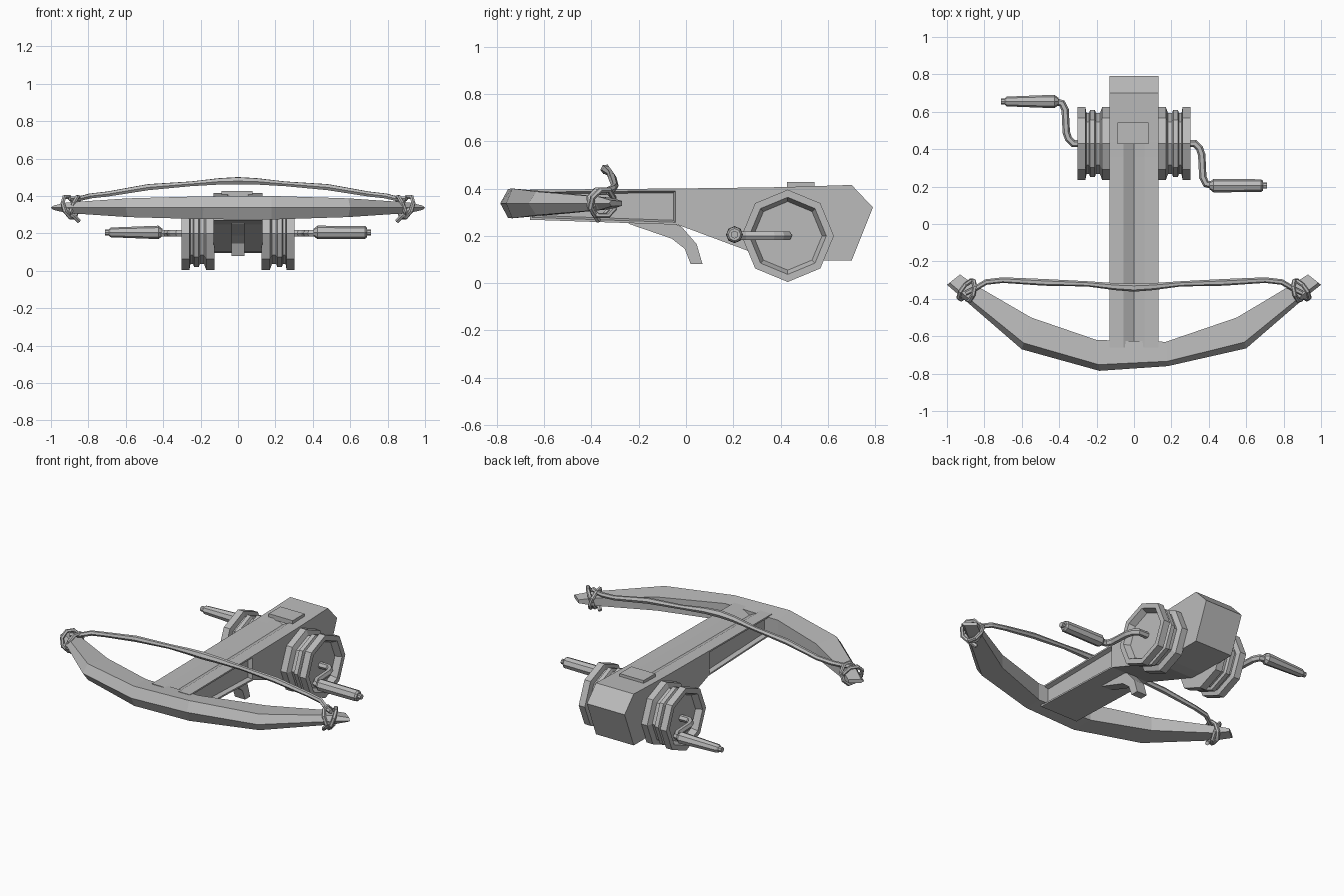
import bpy, bmesh, math
from mathutils import Vector, Matrix

cube = bpy.data.objects.get("Cube")
if cube:
    bpy.data.objects.remove(cube, do_unlink=True)

GREY = (0.5, 0.5, 0.5, 1)
mat = bpy.data.materials.new("plain grey")
mat.use_nodes = True
mat.diffuse_color = GREY
mat.node_tree.nodes["Principled BSDF"].inputs["Base Color"].default_value = GREY


def add_mesh(name, bm):
    bmesh.ops.remove_doubles(bm, verts=bm.verts, dist=0.0005)
    bmesh.ops.recalc_face_normals(bm, faces=bm.faces)
    mesh = bpy.data.meshes.new(name)
    bm.to_mesh(mesh)
    bm.free()
    mesh.materials.append(mat)
    obj = bpy.data.objects.new(name, mesh)
    bpy.context.collection.objects.link(obj)
    return obj


def loft(sections, caps=True):
    """Skin a list of closed point rings."""
    bm = bmesh.new()
    rings = [[bm.verts.new(p) for p in s] for s in sections]
    n = len(rings[0])
    for a, b in zip(rings, rings[1:]):
        for i in range(n):
            j = (i + 1) % n
            bm.faces.new((a[i], a[j], b[j], b[i]))
    if caps:
        bm.faces.new(rings[0])
        bm.faces.new(rings[-1])
    return bm


def lathe_x(profile, centre_y, centre_z, side, sides=8):
    """Turn (x, radius) pairs about an axis parallel to x."""
    angles = [2 * math.pi * i / sides for i in range(sides)]
    return loft([[(side * x, centre_y + r * math.sin(a), centre_z + r * math.cos(a))
                  for a in angles] for x, r in profile])


def rope(name, points, closed=False):
    """Faceted tube through (x, y, z, radius) points."""
    curve = bpy.data.curves.new(name, "CURVE")
    curve.dimensions = "3D"
    curve.bevel_depth = 1
    curve.bevel_resolution = 1
    curve.use_fill_caps = True
    spline = curve.splines.new("POLY")
    spline.points.add(len(points) - 1)
    spline.use_smooth = False
    spline.use_cyclic_u = closed
    for p, (x, y, z, r) in zip(spline.points, points):
        p.co = (x, y, z, 1)
        p.radius = r
    temp = bpy.data.objects.new(name + "_path", curve)
    bpy.context.collection.objects.link(temp)
    graph = bpy.context.evaluated_depsgraph_get()
    mesh = bpy.data.meshes.new_from_object(temp.evaluated_get(graph))
    bpy.data.objects.remove(temp, do_unlink=True)
    bm = bmesh.new()
    bm.from_mesh(mesh)
    bpy.data.meshes.remove(mesh)
    return add_mesh(name, bm)


# Stock: grooved body along y with recessed side panels
def stock_section(y, top, bottom, groove):
    w, g = 0.13, 0.055
    return [(-w, y, top), (-g, y, top), (0, y, top - groove), (g, y, top),
            (w, y, top), (w, y, bottom), (-w, y, bottom)]


stations = [(-0.66, 0.395, 0.268, 0.03), (-0.035, 0.4, 0.247, 0.03),
            (0.36, 0.405, 0.1, 0.03), (0.44, 0.407, 0.095, 0.03),
            (0.45, 0.407, 0.095, 0), (0.7, 0.415, 0.095, 0), (0.79, 0.32, 0.32, 0)]
bm = loft([stock_section(*s) for s in stations])
bmesh.ops.remove_doubles(bm, verts=bm.verts, dist=0.0005)
bmesh.ops.recalc_face_normals(bm, faces=bm.faces)
panels = [f for f in bm.faces
          if abs(f.normal.x) > 0.9 and f.calc_center_median().y < -0.1]
bmesh.ops.inset_individual(bm, faces=panels, thickness=0.014)
bmesh.ops.inset_individual(bm, faces=panels, thickness=0.012, depth=-0.025)
add_mesh("stock", bm)

# Latch plate on top of the stock
bm = bmesh.new()
bmesh.ops.create_cube(bm, size=1, matrix=Matrix.Translation((-0.005, 0.485, 0.412))
                      @ Matrix.Diagonal((0.165, 0.115, 0.03, 1)))
add_mesh("latch_plate", bm)

# Trigger: hooked lever below the stock
trigger = [(-0.26, 0.27), (-0.1, 0.27), (-0.02, 0.24), (0.045, 0.165), (0.07, 0.08),
           (0.02, 0.08), (-0.005, 0.145), (-0.06, 0.188), (-0.24, 0.25)]
add_mesh("trigger", loft([[(x, y, z) for y, z in trigger] for x in (-0.035, 0.035)]))

# Bow: (outer x, outer y, inner x, inner y, half height) from tip to tip
limbs = [(-1, -0.325, -0.93, -0.27, 0.012), (-0.93, -0.385, -0.86, -0.32, 0.028),
         (-0.6, -0.67, -0.55, -0.5, 0.05), (-0.185, -0.785, -0.2, -0.62, 0.061),
         (0.18, -0.76, 0.17, -0.63, 0.063), (0.6, -0.665, 0.55, -0.5, 0.05),
         (0.93, -0.38, 0.86, -0.315, 0.028), (1, -0.325, 0.93, -0.27, 0.012)]


def bow_section(ox, oy, ix, iy, h):
    outer, inner = Vector((ox, oy, 0.337)), Vector((ix, iy, 0.337))
    edge = outer.lerp(inner, 0.2)
    up = Vector((0, 0, h))
    return [outer, edge + up, inner + up * 0.85, inner - up * 0.85, edge - up]


add_mesh("bow", loft([bow_section(*s) for s in limbs]))

# Bowstring: slack rope arching over the stock
half = [(0.9, -0.37, 0.385, 0.013), (0.85, -0.345, 0.385, 0.014), (0.79, -0.31, 0.4, 0.015),
        (0.7, -0.3, 0.41, 0.015), (0.48, -0.312, 0.447, 0.018), (0.25, -0.32, 0.465, 0.014),
        (0.1, -0.335, 0.478, 0.019)]
centre = [(0, -0.34, 0.481, 0.022)]
rope("bowstring", [(-x, y, z, r) for x, y, z, r in half] + centre + half[::-1])

for side, label in ((1, "left"), (-1, "right")):
    # Knot: tilted loops around the limb and a loose end
    for k, (turn, tilt, cx) in enumerate(((0.62, 0.35, 0.9), (0.2, -0.35, 0.875))):
        rot = Matrix.Rotation(turn, 3, "Z") @ Matrix.Rotation(tilt, 3, "Y")
        loop = []
        for i in range(8):
            a = math.pi * (i + 0.5) / 4
            p = rot @ Vector((0, 0.058 * math.cos(a), 0.062 * math.sin(a)))
            loop.append((side * (cx + p.x), -0.355 + p.y, 0.34 + p.z, 0.012))
        rope(f"{label}_string_loop_{k + 1}", loop, closed=True)
    rope(f"{label}_string_end", [(side * x, y, z, 0.013) for x, y, z in
         ((0.92, -0.395, 0.33), (0.88, -0.39, 0.295), (0.85, -0.37, 0.265))])

    # Winch drum: flanges, ridged waist and dished outer face
    drum = [(0.125, 0.195), (0.17, 0.195), (0.182, 0.163), (0.203, 0.163), (0.21, 0.18),
            (0.235, 0.18), (0.24, 0.163), (0.254, 0.163), (0.26, 0.195), (0.302, 0.195),
            (0.302, 0.163), (0.265, 0.145)]
    add_mesh(f"{label}_winch_drum", lathe_x(drum, 0.43, 0.2, side))

    # Crank arm bends towards the front on the left, the back on the right
    bend = -side
    arm = [(0.25, 0), (0.325, 0), (0.35, 0.025), (0.362, 0.06), (0.368, 0.18),
           (0.385, 0.215), (0.43, 0.225)]
    rope(f"{label}_crank_arm",
         [(side * x, 0.43 + bend * d, 0.2, 0.02) for x, d in arm])

    # Crank handle with a small end pin
    thin = 0.034 if side > 0 else 0.026
    grip = [(0.405, 0.02), (0.425, 0.036), (0.68, thin), (0.69, thin - 0.008),
            (0.69, 0.016), (0.71, 0.016)]
    add_mesh(f"{label}_crank_handle", lathe_x(grip, 0.43 + bend * 0.225, 0.205, side))
